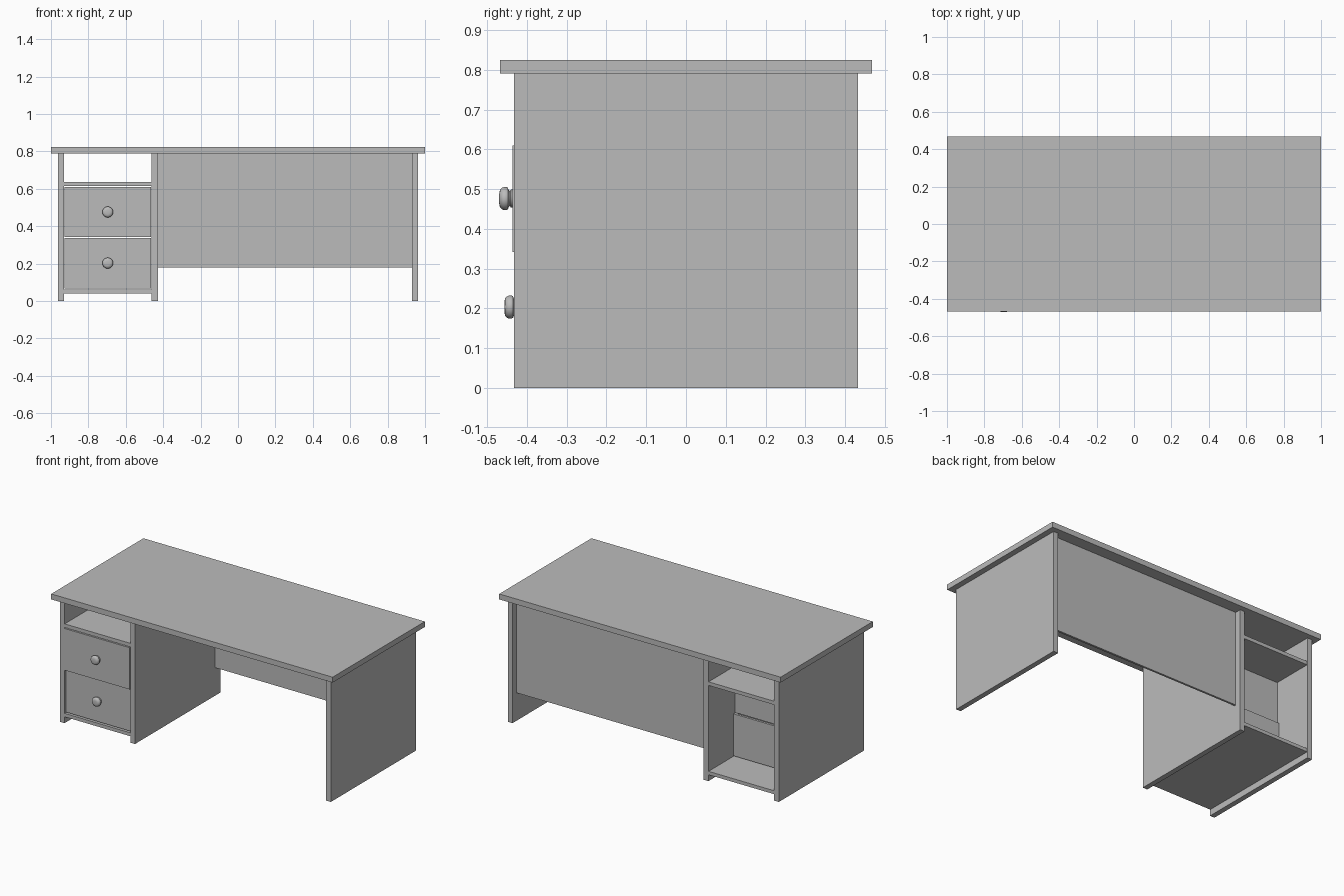
import bpy, bmesh, math
from mathutils import Matrix

if "Cube" in bpy.data.objects:
    bpy.data.objects.remove(bpy.data.objects["Cube"])

grey = bpy.data.materials.new("desk grey")
grey.diffuse_color = (0.5, 0.5, 0.5, 1)
grey.use_nodes = True
grey.node_tree.nodes["Principled BSDF"].inputs["Base Color"].default_value = grey.diffuse_color


def finish(bm, name):
    bmesh.ops.recalc_face_normals(bm, faces=bm.faces)
    me = bpy.data.meshes.new(name)
    bm.to_mesh(me)
    bm.free()
    me.materials.append(grey)
    ob = bpy.data.objects.new(name, me)
    bpy.context.collection.objects.link(ob)
    return ob


def add_box(bm, x0, x1, y0, y1, z0, z1):
    m = Matrix.Translation(((x0 + x1) / 2, (y0 + y1) / 2, (z0 + z1) / 2))
    m = m @ Matrix.Diagonal((x1 - x0, y1 - y0, z1 - z0, 1))
    bmesh.ops.create_cube(bm, size=1, matrix=m)


def box(name, *dims):
    bm = bmesh.new()
    add_box(bm, *dims)
    return finish(bm, name)


def knob(name, x, y, z):
    # lathed knob pointing to -y: (radius, distance from drawer front)
    profile = [(0.023, -0.002), (0.023, 0.004), (0.019, 0.007), (0.021, 0.010),
               (0.027, 0.012), (0.029, 0.016), (0.029, 0.022), (0.027, 0.027),
               (0.022, 0.032), (0.012, 0.034)]
    n = 32
    bm = bmesh.new()
    rings = [[bm.verts.new((x + r * math.cos(2 * math.pi * i / n), y - d,
                            z + r * math.sin(2 * math.pi * i / n)))
              for i in range(n)] for r, d in profile]
    for a, b in zip(rings, rings[1:]):
        for i in range(n):
            j = (i + 1) % n
            bm.faces.new((a[i], a[j], b[j], b[i]))
    bm.faces.new(rings[0])
    bm.faces.new(rings[-1])
    ob = finish(bm, name)
    bpy.ops.object.select_all(action='DESELECT')
    bpy.context.view_layer.objects.active = ob
    ob.select_set(True)
    bpy.ops.object.shade_smooth_by_angle(angle=math.radians(40))


def drawer(name, y0, y1, z0, z1):
    # open-topped drawer: front, back, two sides and floor
    x0, x1, t = -0.927, -0.466, 0.015
    bm = bmesh.new()
    add_box(bm, x0, x1, y0, y0 + t, z0, z1)
    add_box(bm, x0, x1, y1 - t, y1, z0, z1)
    add_box(bm, x0, x0 + t, y0 + t, y1 - t, z0, z1)
    add_box(bm, x1 - t, x1, y0 + t, y1 - t, z0, z1)
    add_box(bm, x0 + t, x1 - t, y0 + t, y1 - t, z0, z0 + t)
    finish(bm, name)
    knob(name + "_knob", (x0 + x1) / 2, y0, (z0 + z1) / 2)


# top and upright panels
box("desk_top", -1, 1, -0.468, 0.468, 0.79, 0.825)
for name, x in (("left_panel", -0.963), ("middle_panel", -0.462), ("right_panel", 0.93)):
    box(name, x, x + 0.033, -0.433, 0.433, 0, 0.79)

# back screen over the knee space
box("back_screen", -0.429, 0.93, 0.38, 0.393, 0.18, 0.79)

# cabinet shelves
box("upper_shelf", -0.93, -0.462, -0.431, 0.431, 0.614, 0.637)
box("lower_shelf", -0.93, -0.462, -0.431, 0.431, 0.04, 0.062)

# drawers, the upper one pulled out slightly
drawer("upper_drawer", -0.436, 0.17, 0.342, 0.61)
drawer("lower_drawer", -0.423, 0.183, 0.068, 0.338)
